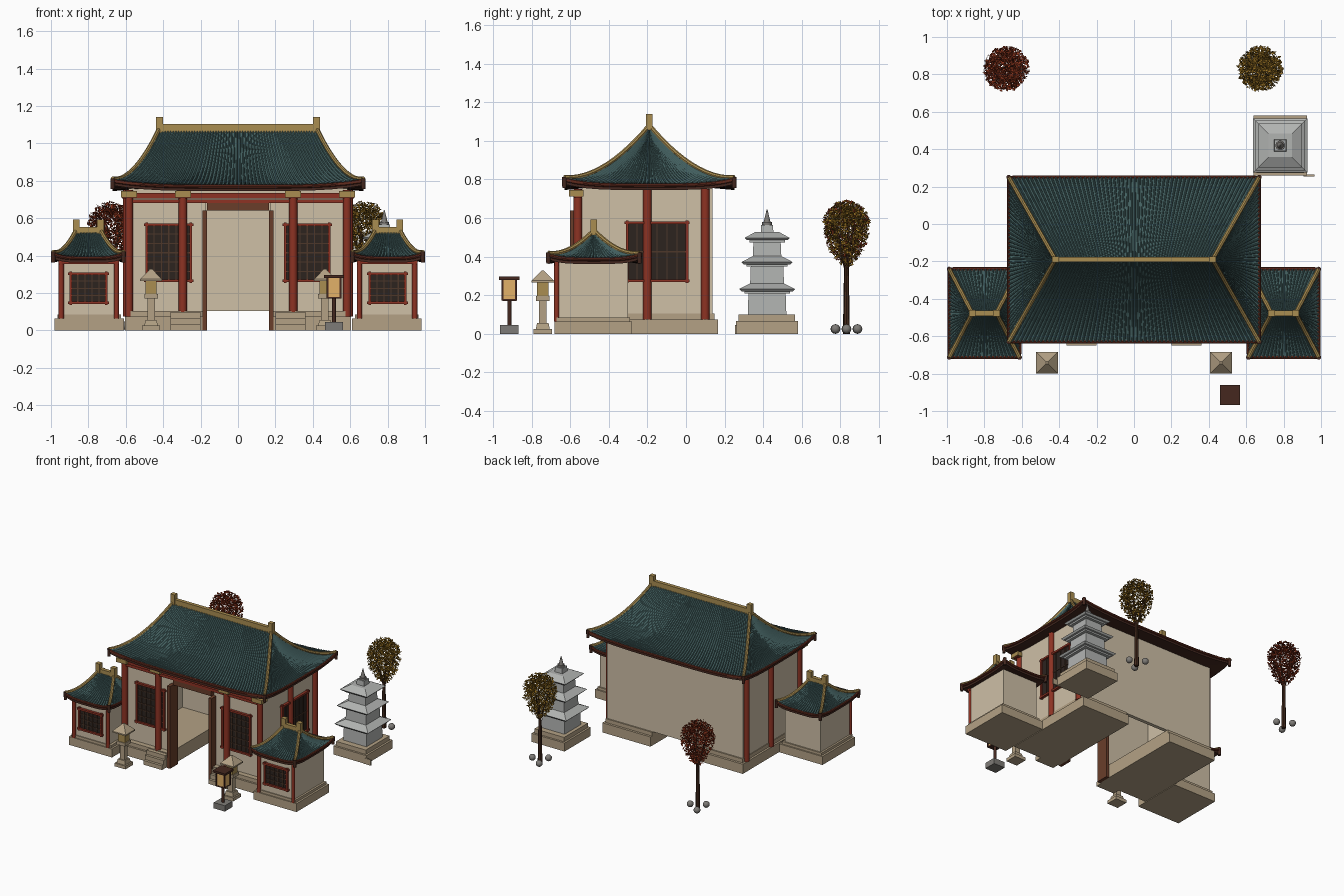
import bpy, bmesh, math, random
from mathutils import Vector, Matrix

if "Cube" in bpy.data.objects:
    bpy.data.objects.remove(bpy.data.objects["Cube"])
random.seed(4)

def mat(name, r, g, b):
    m = bpy.data.materials.new(name)
    m.diffuse_color = [(c / 255) ** 2.2 for c in (r, g, b)] + [1]
    m.use_nodes = True
    m.node_tree.nodes["Principled BSDF"].inputs["Base Color"].default_value = m.diffuse_color
    return m

PLASTER = mat("plaster", 205, 190, 165)
STONE = mat("stone", 178, 160, 132)
RED = mat("red_paint", 140, 54, 40)
BROWN = mat("brown_wood", 105, 64, 46)
DARK = mat("dark_wood", 70, 44, 36)
EAVE = mat("eave_wood", 96, 46, 34)
LATTICE = mat("lattice", 78, 58, 46)
SHADE = mat("window_dark", 48, 40, 36)
GOLD = mat("gold", 168, 140, 82)
TILE = mat("tile", 70, 98, 98)
GREY = mat("grey_stone", 176, 178, 176)
DGREY = mat("dark_stone", 125, 122, 118)
GLOW = mat("lamp_paper", 226, 176, 104)
BARK = mat("bark", 72, 48, 36)
REDLEAF = mat("red_leaf", 142, 58, 36)
GOLDLEAF = mat("gold_leaf", 150, 112, 40)

def finish(name, bm, m, smooth=False):
    me = bpy.data.meshes.new(name)
    bm.to_mesh(me)
    bm.free()
    me.materials.append(m)
    if smooth:
        me.polygons.foreach_set("use_smooth", [True] * len(me.polygons))
        me.set_sharp_from_angle(angle=math.radians(40))
    ob = bpy.data.objects.new(name, me)
    bpy.context.collection.objects.link(ob)
    return ob

def boxes(name, m, items, mirror=False):
    """items are (x0, x1, y0, y1, z0, z1); mirror adds copies at -x"""
    bm = bmesh.new()
    if mirror:
        items = items + [(-b, -a, *r) for a, b, *r in items]
    for x0, x1, y0, y1, z0, z1 in items:
        M = Matrix.Translation(((x0 + x1) / 2, (y0 + y1) / 2, (z0 + z1) / 2)) @ Matrix.Diagonal((x1 - x0, y1 - y0, z1 - z0, 1))
        bmesh.ops.create_cube(bm, size=1, matrix=M)
    return finish(name, bm, m)

def cones(name, m, items, seg=16, smooth=True):
    """items are (x, y, z0, z1, r0, r1); four segments give a square block of half width r"""
    bm = bmesh.new()
    k = math.sqrt(2) if seg == 4 else 1
    for x, y, z0, z1, r0, r1 in items:
        M = Matrix.Translation((x, y, (z0 + z1) / 2)) @ Matrix.Rotation(math.pi / 4, 4, 'Z')
        bmesh.ops.create_cone(bm, cap_ends=True, segments=seg, radius1=r0 * k, radius2=r1 * k, depth=z1 - z0, matrix=M)
    return finish(name, bm, m, smooth and seg > 4)

def tubes(name, m, paths, radius, cyclic=False, res=2):
    cu = bpy.data.curves.new(name, 'CURVE')
    cu.dimensions, cu.bevel_depth, cu.bevel_resolution, cu.use_fill_caps = '3D', radius, res, True
    for p in paths:
        sp = cu.splines.new('POLY')
        sp.points.add(len(p) - 1)
        for q, v in zip(sp.points, p):
            q.co = (*v, 1)
        sp.use_cyclic_u = cyclic
    ob = bpy.data.objects.new(name, cu)
    bpy.context.collection.objects.link(ob)
    bpy.context.view_layer.update()
    me = bpy.data.meshes.new_from_object(ob.evaluated_get(bpy.context.evaluated_depsgraph_get()))
    bpy.data.objects.remove(ob)
    bm = bmesh.new()
    bm.from_mesh(me)
    finish(name, bm, m, True)

def hip_roof(name, cx, cy, a, b, r, z0, h, lift, nfront, nside, rib, top, post):
    def pt(side, s, t, up=0):
        z = z0 + h * t ** 1.75 + lift * abs(s) ** 4 * (1 - t) ** 2 + up
        w = a * (1 - t) + r * t
        x, y = (s * w, -b * (1 - t)) if side % 2 == 0 else (w, s * b * (1 - t))
        k = -1 if side > 1 else 1
        return Vector((cx + k * x, cy + k * y, z))
    # ribbed tile slopes
    bm = bmesh.new()
    for side in range(4):
        n = nside if side % 2 else nfront
        prof = [(i + f, u) for i in range(n) for f, u in ((0, 0), (.45, 0), (.55, rib), (.72, rib * 1.4), (.9, rib))] + [(n, 0)]
        rows = [[bm.verts.new(pt(side, 2 * q / n - 1, j / 12, u)) for q, u in prof] for j in range(13)]
        for r0, r1 in zip(rows, rows[1:]):
            for i in range(len(prof) - 1):
                bm.faces.new((r0[i], r0[i + 1], r1[i + 1], r1[i]))
    finish(name + "_tiles", bm, TILE)
    # soffit, eave rail and corner drops
    edge = [pt(s, -1 + i / 8, 0, -.006) for s in range(4) for i in range(16)]
    bm = bmesh.new()
    e1 = [bm.verts.new(p) for p in edge]
    e2 = [bm.verts.new(p - Vector((0, 0, .024))) for p in edge]
    e3 = [bm.verts.new((cx + (p.x - cx) * .8, cy + (p.y - cy) * .75, z0 - .02)) for p in edge]
    for lo, hi in ((e2, e1), (e3, e2)):
        for i in range(len(edge)):
            j = (i + 1) % len(edge)
            bm.faces.new((lo[i], lo[j], hi[j], hi[i]))
    bm.faces.new(e3[::-1])
    finish(name + "_soffit", bm, DARK)
    tubes(name + "_eave_rail", EAVE, [edge], .01, True)
    cor = [pt(s, 1, 0) for s in range(4)]
    cones(name + "_corner_drops", DARK, [(p.x, p.y, p.z - .05, p.z + .008, .011, .013) for p in cor], 10)
    # hip ridges, main ridge and end posts
    tubes(name + "_hip_ridges", GOLD, [[pt(s, 1, j / 12, rib) for j in range(13)] for s in range(4)], .012)
    zr, w = z0 + h, .014
    boxes(name + "_ridge", GOLD, [(cx - r, cx + r, cy - w, cy + w, zr - .02, top)]
          + [(cx + k * r - .018, cx + k * r + .018, cy - w - .003, cy + w + .003, zr - .02, post) for k in (-1, 1)])

def window(name, cx, cy, cz, w, h, nx, nz, side=False):
    """lattice window facing -y, or +x when side is set"""
    def put(part, m, items):
        out = []
        for u0, u1, d0, d1, v0, v1 in items:
            if side:
                out.append((cx - d1, cx - d0, cy + u0, cy + u1, cz + v0, cz + v1))
            else:
                out.append((cx + u0, cx + u1, cy + d0, cy + d1, cz + v0, cz + v1))
        boxes(name + part, m, out)
    a, b, t = w / 2, h / 2, .007
    put("_panel", SHADE, [(-a, a, -.006, .01, -b, b)])
    put("_lattice", LATTICE, [(-a + w * i / nx - .003, -a + w * i / nx + .003, -.012, 0, -b, b) for i in range(1, nx)]
        + [(-a, a, -.011, 0, -b + h * i / nz - .003, -b + h * i / nz + .003) for i in range(1, nz)])
    put("_frame", RED, [(s * a - t, s * a + t, -.018, .005, -b - .012, b + .012) for s in (-1, 1)]
        + [(-a - .014, a + .014, -.02, .005, s * b - t, s * b + t) for s in (-1, 1)])

# main hall: split base, steps, hollow walls
boxes("hall_base", STONE, [(.19, .605, -.595, .165, 0, .075), (.19, .59, -.58, .147, .075, .105)], True)
boxes("hall_steps", STONE, [(.2, .36, y, -.57, 0, z) for y, z in ((-.65, .033), (-.63, .066), (-.61, .098))], True)
boxes("hall_walls", PLASTER, [(.17, .585, -.54, -.51, .105, .76), (.555, .585, -.51, .11, .105, .76)], True)
boxes("hall_back_wall", PLASTER, [(-.585, .585, .11, .137, .105, .76), (-.17, .17, -.54, -.51, .69, .76)])
boxes("door_posts", BROWN, [(.165, .19, -.6, -.5, 0, .64)], True)
boxes("door_lintel", BROWN, [(-.165, .165, -.565, -.51, .64, .69)])
boxes("hall_beams", RED, [(-.62, .62, -.58, -.54, .705, .735), (-.58, .58, -.57, -.535, .68, .7)])
cols = [(.583, -.56), (.295, -.56), (.592, -.2), (.592, .1)]
cones("hall_columns", RED, [(k * x, y, .075, .75, .022, .022) for x, y in cols for k in (1, -1)])
boxes("hall_brackets", GOLD, [(x - .043, x + .043, -.605, -.53, .712, .745) for x in (.583, .295)], True)
for k in (-1, 1):
    window("hall_window", k * .37, -.54, .415, .235, .3, 6, 6)
window("hall_side_window", .585, -.15, .425, .31, .3, 6, 2, True)
hip_roof("hall_roof", 0, -.19, .67, .44, .42, .775, .3, .03, 60, 38, .006, 1.103, 1.14)

# side pavilions
boxes("pavilion_base", STONE, [(.61, .98, -.68, -.28, 0, .065), (.625, .965, -.672, -.29, .065, .085)], True)
boxes("pavilion_walls", PLASTER, [(.645, .95, -.665, -.3, .085, .39)], True)
cones("pavilion_columns", RED, [(k * x, -.67, .065, .395, .014, .014) for x in (.65, .945) for k in (1, -1)])
boxes("pavilion_beam", RED, [(.635, .96, -.682, -.66, .355, .375)], True)
for k in (-1, 1):
    window("pavilion_window", k * .8, -.665, .225, .19, .155, 5, 4)
    hip_roof("pavilion_roof", k * .8, -.477, .188, .236, .065, .392, .14, .022, 18, 22, .005, .553, .592)

# stone lanterns
for x in (-.465, .465):
    y = -.742
    cones("stone_lantern", STONE, [(x, y, 0, .025, .047, .047), (x, y, .025, .055, .036, .03), (x, y, .055, .17, .02, .02),
          (x, y, .17, .195, .036, .036), (x, y, .265, .275, .058, .058), (x, y, .275, .328, .058, .006)], 4)
    cones("stone_lantern_light", GOLD, [(x, y, .195, .265, .03, .03)], 4)

# paper lamp on a pole
lx, ly = .513, -.915
cones("lamp_foot", DGREY, [(lx, ly, 0, .045, .048, .048)], 4)
cones("lamp_pole", DARK, [(lx, ly, .045, .18, .011, .011)], 10)
cones("lamp_shade", GLOW, [(lx, ly, .178, .28, .035, .035)], 4)
cones("lamp_roof", DARK, [(lx, ly, .28, .296, .053, .053), (lx, ly, .17, .18, .036, .036)]
      + [(lx + i * .035, ly + j * .035, .172, .28, .005, .005) for i in (-1, 1) for j in (-1, 1)], 4)

# stone pagoda
px, py = .782, .42
boxes("pagoda_base", STONE, [(.64, .925, .258, .58, 0, .066), (.655, .91, .273, .565, .066, .1), (.905, .965, .255, .265, 0, .045)])
tiers = [(.1, .22, .1, .145), (.252, .36, .088, .133), (.4, .485, .074, .117)]
for z0, z1, w, e in tiers:
    cones("pagoda_tier", GREY, [(px, py, z0, z1, w, w - .004), (px, py, z1 - .012, z1, w + .018, w + .018),
          (px, py, z1, z1 + .012, e - .012, e), (px, py, z1 + .012, z1 + .042, e, w * .85)], 4)
cones("pagoda_cap", GREY, [(px, py, .525, .565, .033, .03)], 4)
cones("pagoda_spire", DGREY, [(px, py, .565, .58, .026, .026), (px, py, .58, .645, .018, .002)], 12)

# trees: trunk, branches, leaf cards and stones at the foot
def tree(name, x, y, leafmat):
    cones(name + "_trunk", BARK, [(x, y, 0, .37, .017, .011)], 8)
    tips = [Vector((x + .075 * math.cos(a), y + .075 * math.sin(a), .56)) for a in (.5, 1.8, 3.0, 4.3, 5.5)]
    tubes(name + "_branches", BARK, [[(x, y, .32), t] for t in tips], .006, res=0)
    bm = bmesh.new()
    for i in range(1700):
        d = Vector([random.gauss(0, 1) for _ in range(3)]).normalized() * random.uniform(.25, 1) ** .5
        if d.z < 0:
            f = 1 - .3 * d.z * d.z
            p = Vector((x + d.x * .122 * f, y + d.y * .122 * f, .56 + d.z * .215))
        else:
            p = Vector((x + d.x * .122, y + d.y * .122, .56 + d.z * .13))
        M = Matrix.Translation(p) @ Matrix.Rotation(random.uniform(0, 6.3), 4, Vector([random.uniform(-1, 1) for _ in range(3)]))
        s = random.uniform(.008, .013)
        bm.faces.new([bm.verts.new(M @ Vector(v)) for v in ((-s, 0, 0), (0, -s * .6, .003), (s, 0, 0), (0, s * .6, .003))])
    finish(name + "_leaves", bm, leafmat)
    bm = bmesh.new()
    for a in (0, 2.094, 4.189):
        bmesh.ops.create_icosphere(bm, subdivisions=2, radius=.025,
                                   matrix=Matrix.Translation((x + .066 * math.cos(a), y + .066 * math.sin(a), .025)))
    finish(name + "_stones", bm, DGREY, True)

tree("red_tree", -.683, .83, REDLEAF)
tree("gold_tree", .675, .832, GOLDLEAF)
